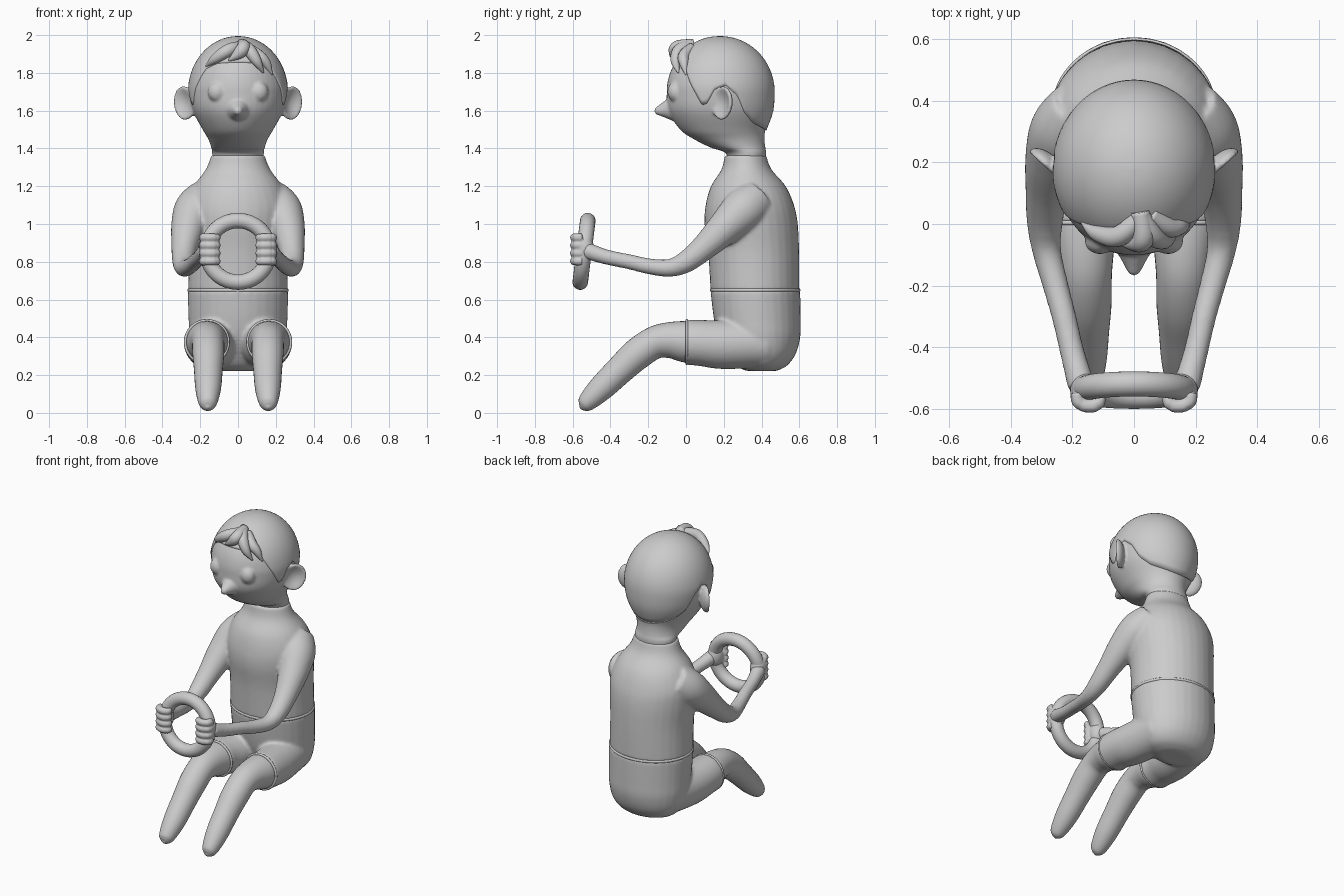
import bpy, bmesh, math
from mathutils import Vector, Matrix

if "Cube" in bpy.data.objects:
    bpy.data.objects.remove(bpy.data.objects["Cube"])


def spline(pts, n=6):
    """Catmull-Rom interpolation of (x, y, z, ra, rb) stations."""
    pts = [tuple(p) if len(p) == 5 else (*p, p[3]) for p in pts]
    ext = [pts[0]] + pts + [pts[-1]]
    out = []
    for i in range(len(pts) - 1):
        a, b, c, d = ext[i:i + 4]
        for k in range(n):
            t = k / n
            out.append([0.5 * (2 * q + (r - p) * t + (2 * p - 5 * q + 4 * r - s) * t * t
                               + (3 * q - p - 3 * r + s) * t ** 3)
                        for p, q, r, s in zip(a, b, c, d)])
    return out + [list(pts[-1])]


def loft(bm, pts, sx=1, flat=False, n=6, seg=32):
    """Closed tube through elliptical stations; flat keeps rings horizontal."""
    rows = spline(pts, n)
    cs = [Vector((r[0] * sx, r[1], r[2])) for r in rows]
    rings = []
    for i, r in enumerate(rows):
        t = Vector((0, 0, 1)) if flat else (cs[min(i + 1, len(cs) - 1)] - cs[max(i - 1, 0)]).normalized()
        axis = Vector((1, 0, 0)) if abs(t.x) < 0.9 else Vector((0, 0, 1))
        side = (axis - t * axis.dot(t)).normalized()
        up = t.cross(side)
        ra, rb = max(r[3], 0.001), max(r[4], 0.001)
        rings.append([bm.verts.new(cs[i] + side * ra * math.cos(2 * math.pi * k / seg)
                                   + up * rb * math.sin(2 * math.pi * k / seg)) for k in range(seg)])
    for a, b in zip(rings, rings[1:]):
        for k in range(seg):
            bm.faces.new((a[k], a[(k + 1) % seg], b[(k + 1) % seg], b[k]))
    bm.faces.new(rings[0][::-1])
    bm.faces.new(rings[-1])


def ball(bm, c, r, rot=None, dish=0):
    vs = bmesh.ops.create_uvsphere(bm, u_segments=32, v_segments=20, radius=1)["verts"]
    for v in vs:
        if dish and v.co.y < 0:
            v.co.y += dish * (1 - v.co.x ** 2 - v.co.z ** 2)
        p = Vector((v.co.x * r[0], v.co.y * r[1], v.co.z * r[2]))
        v.co = (rot @ p if rot else p) + Vector(c)


def finish(name, bm, voxel=None, smooth=4):
    bmesh.ops.recalc_face_normals(bm, faces=bm.faces)
    for f in bm.faces:
        f.smooth = True
    me = bpy.data.meshes.new(name)
    bm.to_mesh(me)
    bm.free()
    ob = bpy.data.objects.new(name, me)
    bpy.context.collection.objects.link(ob)
    if voxel:
        m = ob.modifiers.new("fuse", "REMESH")
        m.mode, m.voxel_size, m.use_smooth_shade = "VOXEL", voxel, True
        s = ob.modifiers.new("soften", "SMOOTH")
        s.factor, s.iterations = 0.5, smooth
    return ob


# shirt with both arms
bm = bmesh.new()
loft(bm, [(0, .365, .645, .264, .235), (0, .358, .85, .262, .241), (0, .345, 1.0, .275, .247),
          (0, .338, 1.1, .275, .234), (0, .33, 1.2, .235, .198), (0, .32, 1.29, .17, .132),
          (0, .315, 1.365, .142, .11)], flat=True)
for s in (1, -1):
    loft(bm, [(.17, .37, 1.13, .11), (.225, .30, 1.07, .115), (.262, .21, .985, .093),
              (.283, .1, .88, .07), (.29, 0, .80, .058), (.283, -.09, .767, .047),
              (.255, -.2, .777, .042), (.228, -.3, .80, .04), (.20, -.42, .825, .04),
              (.17, -.53, .86, .045)], s)
finish("shirt_and_arms", bm, .01, 8)

# shorts
bm = bmesh.new()
loft(bm, [(0, .40, .222, .12, .08), (0, .40, .25, .19, .135), (0, .40, .31, .235, .18),
          (0, .388, .4, .257, .217), (0, .377, .5, .262, .23), (0, .367, .65, .267, .238)], flat=True)
for s in (1, -1):
    loft(bm, [(.12, .42, .37, .13), (.15, .2, .362, .13), (.165, .08, .37, .122), (.165, 0, .375, .12)], s)
finish("shorts", bm, .01, 8)

# waist seam
bpy.ops.mesh.primitive_torus_add(major_segments=64, minor_segments=10, major_radius=1, minor_radius=.03,
                                 location=(0, .366, .65))
band = bpy.context.object
band.name = "waist_seam"
band.scale = (.261, .233, .3)
bpy.ops.object.shade_smooth()

# legs and shorts cuffs
bm = bmesh.new()
for s in (1, -1):
    loft(bm, [(.163, .06, .37, .105), (.163, 0, .377, .11), (.16, -.09, .385, .095), (.158, -.17, .37, .086),
              (.157, -.26, .31, .084), (.157, -.35, .227, .076), (.158, -.45, .13, .068),
              (.16, -.525, .057, .05), (.16, -.55, .035, .03), (.16, -.562, .028, .004)], s)
finish("legs", bm)
for s in (1, -1):
    bpy.ops.mesh.primitive_torus_add(major_segments=48, minor_segments=10, major_radius=.114, minor_radius=.008,
                                     location=(.165 * s, .004, .375), rotation=(math.pi / 2, 0, 0))
    bpy.context.object.name = "shorts_cuff"
    bpy.ops.object.shade_smooth()

# head profile: neck, jaw, then an ellipsoid dome
HEAD = [(0, .32, 1.31, .13, .1), (0, .318, 1.375, .137, .107), (0, .275, 1.405, .142, .145),
        (0, .228, 1.45, .158, .188), (0, .195, 1.5, .187, .226), (0, .18, 1.6, .24, .275)]
for i in range(9):
    e = math.radians(90 * i / 8)
    HEAD.append((0, .18, 1.7 + .288 * math.sin(e), .258 * math.cos(e), .282 * math.cos(e)))

# head with nose, eyes and ears
bm = bmesh.new()
loft(bm, HEAD, flat=True, seg=48)
loft(bm, [(0, -.03, 1.61, .075), (0, -.09, 1.607, .055), (0, -.13, 1.602, .034), (0, -.16, 1.598, .018),
          (0, -.168, 1.597, .004)])
for s in (1, -1):
    ball(bm, (.11 * s, -.056, 1.7), (.05, .042, .054))
    rot = Matrix.Rotation(math.radians(42 * s), 3, 'Z') @ Matrix.Rotation(math.radians(12 * s), 3, 'Y')
    ball(bm, (.285 * s, .19, 1.64), (.073, .04, .09), rot, 1.4)
finish("head", bm, .008, 5)

# hair cap following the skull down to a hairline given as (y, z)
LINE = [(-.2, 1.87), (-.06, 1.85), (-.01, 1.82), (.03, 1.74), (.09, 1.63), (.115, 1.64), (.15, 1.71),
        (.21, 1.735), (.27, 1.68), (.31, 1.59), (.36, 1.54), (.5, 1.48)]
rows = spline(HEAD, 10)


def lookup(table, key, v):
    for a, b in zip(table, table[1:]):
        if a[key] <= v <= b[key]:
            t = (v - a[key]) / max(b[key] - a[key], 1e-9)
            return [p + (q - p) * t for p, q in zip(a, b)]
    return list(table[-1])


def skull(a, z, grow):
    _, cy, _, rx, ry = lookup(rows, 2, z)
    p = Vector((rx * math.sin(a), cy - ry * math.cos(a), z))
    c = Vector((0, .18, 1.7))
    return c + (p - c) * grow


bm = bmesh.new()
N, M = 180, 22
cols = []
for i in range(N):
    a = 2 * math.pi * i / N
    zl = lookup(LINE, 0, .18 - .275 * math.cos(a))[1]
    col = [bm.verts.new(skull(a, zl, .97))]
    for j in range(M + 1):
        z = zl + (1.988 - zl) * math.sin(j / M * math.pi / 2)
        col.append(bm.verts.new(skull(a, z, 1.025 if j else 1.018)))
    cols.append(col)
for i in range(N):
    p, q = cols[i], cols[(i + 1) % N]
    for j in range(M + 1):
        bm.faces.new((p[j], q[j], q[j + 1], p[j + 1]))
bmesh.ops.remove_doubles(bm, verts=bm.verts, dist=.0008)
finish("hair", bm)

# fringe locks
bm = bmesh.new()
for lock in ([(.02, .02, 1.94, .03), (-.05, -.04, 1.92, .034), (-.12, -.03, 1.875, .026), (-.17, .005, 1.835, .004)],
             [(.02, .04, 1.95, .03), (.03, -.045, 1.935, .036), (0, -.06, 1.90, .03), (-.05, -.06, 1.865, .004)],
             [(.02, .03, 1.95, .03), (.06, -.035, 1.92, .034), (.10, -.055, 1.86, .026), (.135, -.04, 1.80, .004)],
             [(.05, .03, 1.93, .03), (.11, -.01, 1.89, .032), (.15, -.01, 1.85, .025), (.18, .0, 1.79, .004)]):
    loft(bm, lock, seg=16)
finish("fringe", bm)

# hands: palm plus four curled fingers
bm = bmesh.new()
for s in (1, -1):
    ball(bm, (.158 * s, -.54, .865), (.05, .055, .075))
    for z in (.803, .845, .887, .928):
        loft(bm, [(.185, -.55, z, .022), (.18, -.578, z, .023), (.15, -.592, z, .022),
                  (.118, -.585, z, .022), (.108, -.56, z, .018)], s, n=4, seg=14)
finish("hands", bm, .006, 3)

# steering wheel
bpy.ops.mesh.primitive_torus_add(major_segments=64, minor_segments=20, major_radius=.164, minor_radius=.041,
                                 location=(0, -.54, .855), rotation=(math.radians(83), 0, 0))
bpy.context.object.name = "steering_wheel"
bpy.ops.object.shade_smooth()
